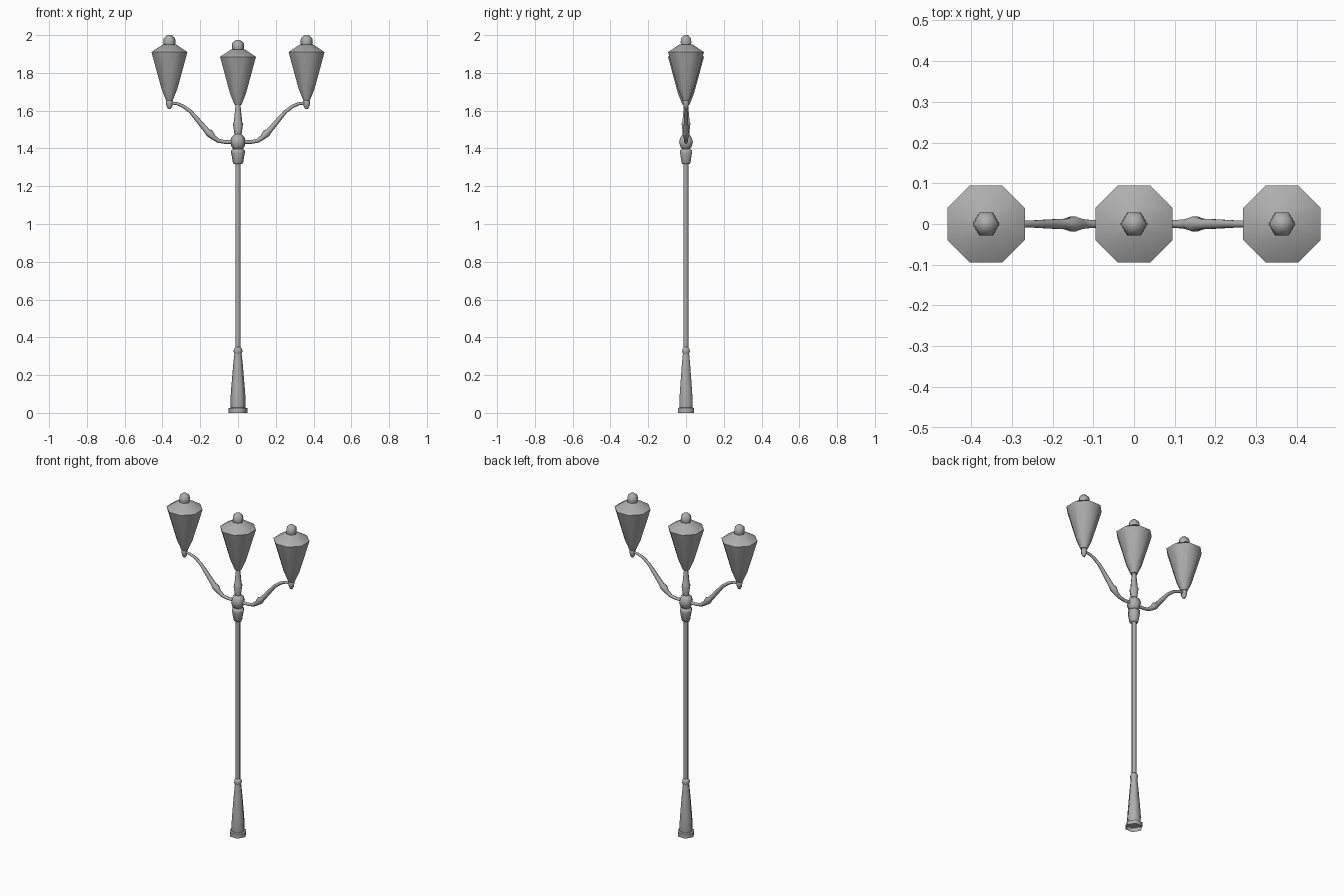
import bpy
import bmesh
from math import cos, sin, pi, radians
from mathutils import Vector

cube = bpy.data.objects.get("Cube")
if cube:
    bpy.data.objects.remove(cube)

metal = bpy.data.materials.new("grey metal")
metal.use_nodes = True
grey = (0.42, 0.42, 0.42, 1)
metal.diffuse_color = grey
metal.node_tree.nodes["Principled BSDF"].inputs["Base Color"].default_value = grey


def loft(name, path, sides=6, phase=0.0, cap_start=True):
    """Skin polygon rings along (x, z, radius) stations in the XZ plane."""
    bm = bmesh.new()
    spots = [Vector((x, 0, z)) for x, z, r in path]
    rings = []
    for i, spot in enumerate(spots):
        along = (spots[min(i + 1, len(spots) - 1)] - spots[max(i - 1, 0)]).normalized()
        out = Vector((along.z, 0, -along.x))
        ring = []
        for k in range(sides):
            a = phase + 2 * pi * k / sides
            offset = out * cos(a) + Vector((0, sin(a), 0))
            ring.append(bm.verts.new(spot + offset * path[i][2]))
        rings.append(ring)
    for low, high in zip(rings, rings[1:]):
        for k in range(sides):
            n = (k + 1) % sides
            bm.faces.new((low[k], low[n], high[n], high[k]))
    if cap_start:
        bm.faces.new(rings[0][::-1])
    bm.faces.new(rings[-1])
    bmesh.ops.recalc_face_normals(bm, faces=bm.faces)
    mesh = bpy.data.meshes.new(name)
    bm.to_mesh(mesh)
    bm.free()
    mesh.materials.append(metal)
    obj = bpy.data.objects.new(name, mesh)
    bpy.context.collection.objects.link(obj)
    bpy.ops.object.select_all(action='DESELECT')
    obj.select_set(True)
    bpy.context.view_layer.objects.active = obj
    bpy.ops.object.shade_smooth_by_angle(angle=radians(62))
    return obj


def turned(name, profile, x=0.0, z=0.0, **options):
    """Upright turned part from a (radius, height) profile."""
    return loft(name, [(x, z + h, r) for r, h in profile], **options)


def lantern(name, x, z):
    # Eight-sided glass body and roof; radii measured across the flats
    body = [(0.018, 0), (0.042, 0.06), (0.095, 0.255), (0.036, 0.295)]
    turned(name + "_shade", [(r / cos(pi / 8), h) for r, h in body],
           x, z, sides=8, phase=pi / 8)
    # Domed finial
    turned(name + "_finial", [(0.029, 0.29), (0.033, 0.308), (0.03, 0.328),
                              (0.012, 0.345)], x, z)


# Post: open-bottomed plinth, flared foot, collar and shaft
turned("plinth", [(0.05, 0), (0.05, 0.025), (0.04, 0.028)], cap_start=False)
turned("foot", [(0.038, 0.026), (0.041, 0.06), (0.036, 0.13), (0.025, 0.26),
                (0.019, 0.315)])
turned("collar", [(0.018, 0.31), (0.024, 0.325), (0.022, 0.337), (0.014, 0.348)])
turned("shaft", [(0.014, 0.34), (0.014, 1.33)])

# Head of the post: capital, ball and stem of the middle lantern
turned("capital", [(0.022, 1.317), (0.027, 1.325), (0.036, 1.375),
                   (0.036, 1.39), (0.024, 1.398)])
turned("ball", [(0.02, 1.392), (0.034, 1.408), (0.042, 1.435),
                (0.034, 1.46), (0.018, 1.476)])
turned("stem", [(0.018, 1.47), (0.027, 1.53), (0.022, 1.542), (0.012, 1.638)])
lantern("middle_lantern", 0, 1.63)

# Curved arms with a swelling, each carrying a cup and a lantern
arm = [(0.02, 1.435, 0.011), (0.07, 1.434, 0.01), (0.105, 1.441, 0.011),
       (0.13, 1.459, 0.014), (0.15, 1.48, 0.021), (0.165, 1.493, 0.015),
       (0.205, 1.541, 0.013), (0.25, 1.594, 0.01), (0.29, 1.624, 0.009),
       (0.325, 1.638, 0.008), (0.362, 1.641, 0.008)]
for label, side in (("left", 1), ("right", -1)):
    loft(label + "_arm", [(side * x, z, r) for x, z, r in arm])
    turned(label + "_cup", [(0.007, 1.608), (0.016, 1.625), (0.019, 1.645),
                            (0.014, 1.658)], side * 0.363)
    lantern(label + "_lantern", side * 0.363, 1.655)
